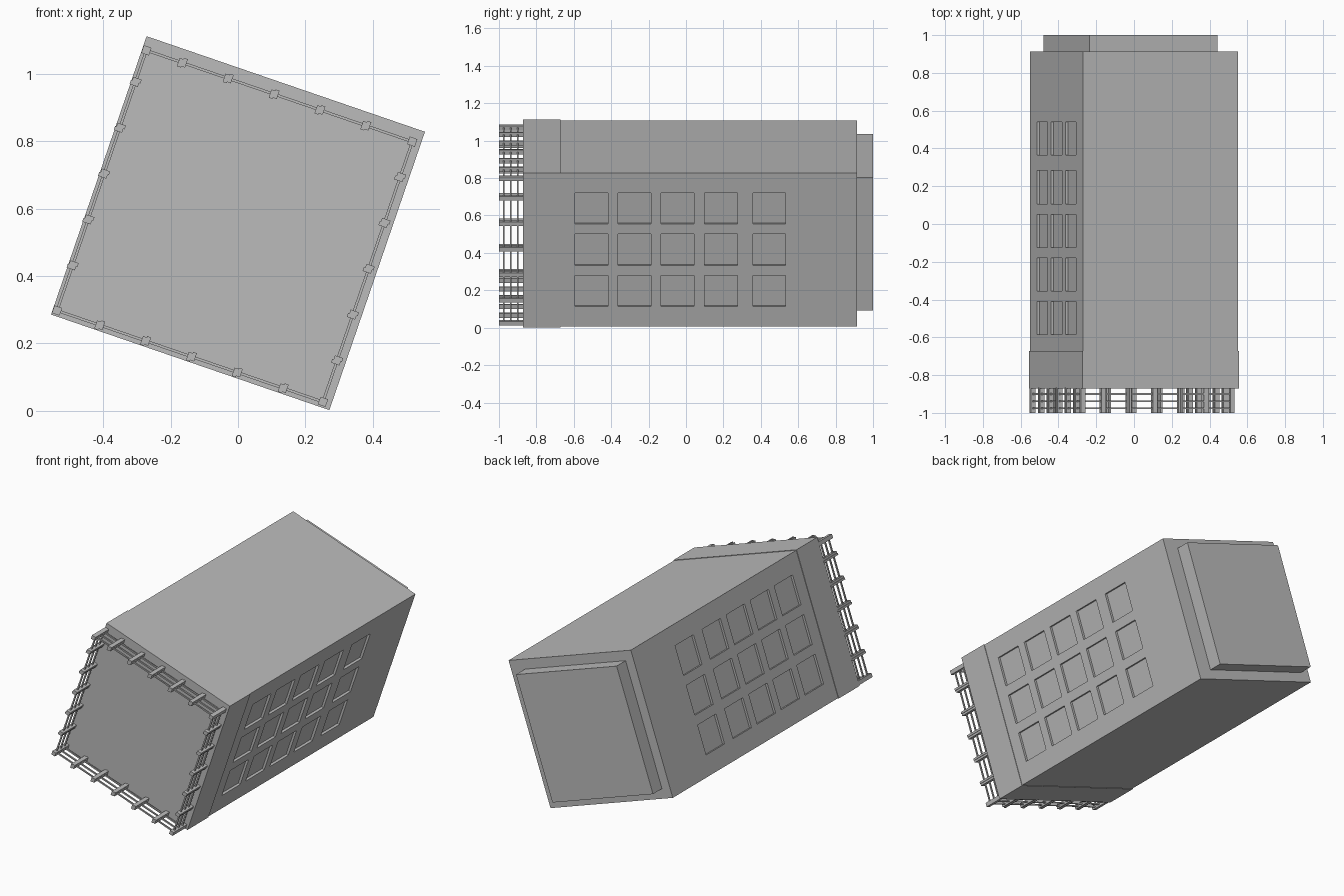
import bpy, bmesh, math
from mathutils import Matrix, Vector

cube = bpy.data.objects.get("Cube")
if cube:
    bpy.data.objects.remove(cube, do_unlink=True)

# The tower lies on its back edge: roof towards -y, rolled about its long axis
TILT = Matrix.Translation((0, 0, 0.557)) @ Matrix.Rotation(math.radians(18.95), 4, 'Y')

grey = bpy.data.materials.new("concrete grey")
grey.use_nodes = True
COLOUR = (0.5, 0.5, 0.5, 1)
grey.diffuse_color = COLOUR
grey.node_tree.nodes["Principled BSDF"].inputs["Base Color"].default_value = COLOUR


def add_box(bm, low, high):
    low, high = Vector(low), Vector(high)
    m = Matrix.Translation((low + high) / 2) @ Matrix.Diagonal((*(high - low), 1))
    bmesh.ops.create_cube(bm, size=1, matrix=m)


def make(name, boxes):
    bm = bmesh.new()
    for low, high in boxes:
        add_box(bm, low, high)
    mesh = bpy.data.meshes.new(name)
    bm.to_mesh(mesh)
    bm.free()
    mesh.materials.append(grey)
    obj = bpy.data.objects.new(name, mesh)
    bpy.context.collection.objects.link(obj)
    obj.matrix_world = TILT
    return obj


# Main block, slightly wider top band and narrower ground floor
H = 0.434
body = make("tower_body", [((-H, -0.75, -H), (H, 0.914, H))])
B = H + 0.003
make("top_band", [((-B, -0.872, -B), (B, -0.672, B))])
make("ground_floor", [((-0.377, 0.9, -0.376), (0.337, 1.0, 0.376))])

# Recessed windows on both side walls: five columns by three rows
DEPTH, HALF = 0.014, 0.088
holes = []
for side, shift in ((1, 0), (-1, 0.008)):
    for y in (-0.505, -0.275, -0.045, 0.187, 0.445):
        for v in (-0.232, 0.001, 0.234):
            u1, u2 = sorted((side * (H - DEPTH), side * (H + 0.05)))
            holes.append(((u1, y + shift - HALF, v - HALF), (u2, y + shift + HALF, v + HALF)))
cutter = make("window_cutter", holes)
cutter.hide_render = True
cut = body.modifiers.new("windows", 'BOOLEAN')
cut.operation, cut.solver, cut.object = 'DIFFERENCE', 'EXACT', cutter
bpy.context.view_layer.objects.active = body
bpy.ops.object.modifier_apply(modifier=cut.name)
bpy.data.objects.remove(cutter, do_unlink=True)

# Roof railing: three rails per side, with paired-plank posts
Y0, Y1 = -1.0, -0.865
LEFT, RIGHT, LOW, HIGH = -0.424, 0.411, -0.42, 0.397
R = 0.004


def railing(name, along_u, fixed, start, end, first):
    def span(a0, a1, c0, c1, y0, y1):
        if along_u:
            return (a0, y0, c0), (a1, y1, c1)
        return (c0, y0, a0), (c1, y1, a1)
    boxes = [span(start, end, fixed - R, fixed + R, y - R, y + R)
             for y in (-0.975, -0.938, -0.9)]
    for i in range(5):
        a = first + i * 0.144
        boxes.append(span(a - 0.012, a, fixed - 0.015, fixed + 0.011, Y0, Y1))
        boxes.append(span(a, a + 0.012, fixed - 0.011, fixed + 0.015, Y0, Y1))
    make(name, boxes)


railing("railing_bottom", True, LOW, LEFT, RIGHT, -0.29)
railing("railing_top", True, HIGH, LEFT, RIGHT, -0.311)
railing("railing_right", False, LEFT, LOW, HIGH, -0.278)
railing("railing_left", False, RIGHT, LOW, HIGH, -0.29)
make("corner_posts", [((u - 0.012, Y0, v - 0.012), (u + 0.012, Y1, v + 0.012))
                      for u in (LEFT, RIGHT) for v in (LOW, HIGH)])
